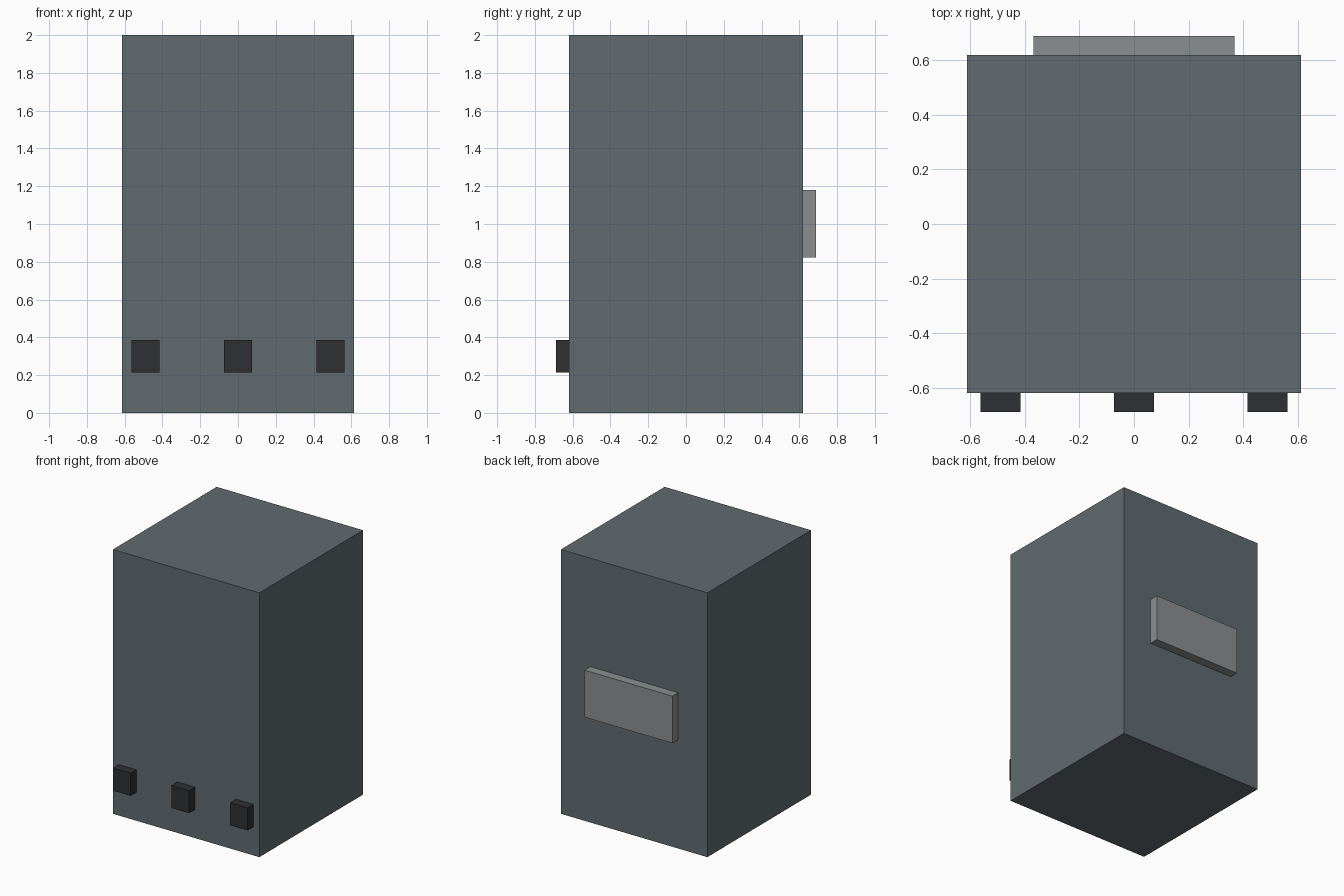
import bpy

if "Cube" in bpy.data.objects:
    bpy.data.objects.remove(bpy.data.objects["Cube"])


def material(name, rgb):
    m = bpy.data.materials.new(name)
    m.diffuse_color = (*rgb, 1)
    m.use_nodes = True
    m.node_tree.nodes["Principled BSDF"].inputs["Base Color"].default_value = m.diffuse_color
    return m


def box(name, lo, hi, mat):
    """Box spanning two opposite corners."""
    bpy.ops.mesh.primitive_cube_add(size=1, location=[(a + b) / 2 for a, b in zip(lo, hi)])
    ob = bpy.context.object
    ob.name = name
    ob.scale = [b - a for a, b in zip(lo, hi)]
    bpy.ops.object.transform_apply(location=False, rotation=False, scale=True)
    ob.data.materials.append(mat)
    return ob


slate = material("slate", (0.12, 0.147, 0.162))
dark = material("dark", (0.027, 0.03, 0.034))
grey = material("grey", (0.26, 0.275, 0.28))

W, D, OUT = 0.613, 0.62, 0.689

# Main cabinet
box("cabinet_body", (-W, -D, 0), (W, D, 2), slate)

# Raised panel on the back
box("back_panel", (-0.368, D, 0.823), (0.368, OUT, 1.179), grey)

# Row of three small blocks low on the front
for side, x in (("left", -0.49), ("middle", 0), ("right", 0.49)):
    box(f"front_block_{side}", (x - 0.0735, -OUT, 0.215), (x + 0.0735, -D, 0.386), dark)
